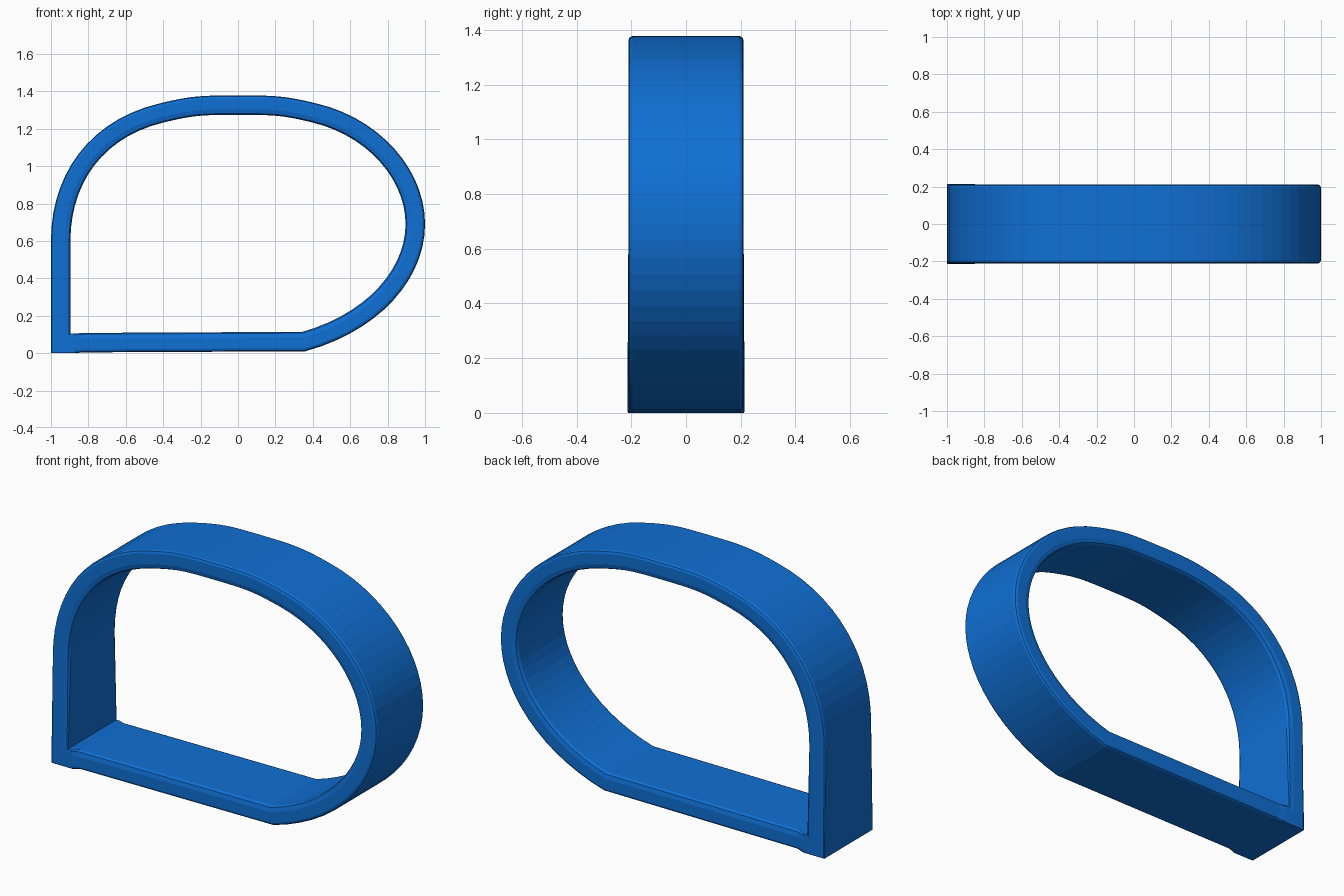
import bpy, bmesh
from mathutils import Vector
from mathutils.geometry import interpolate_bezier

if "Cube" in bpy.data.objects:
    bpy.data.objects.remove(bpy.data.objects["Cube"])

# One flat colour
blue = bpy.data.materials.new("blue")
blue.use_nodes = True
colour = (0.005, 0.16, 0.66, 1)
blue.diffuse_color = colour
blue.node_tree.nodes["Principled BSDF"].inputs["Base Color"].default_value = colour

# Outer outline in x, z: left post, arched top, round right end, flat bottom
arcs = [
    ((-1, 0.6), (-1, 0.95), (-0.8, 1.245), (-0.42, 1.335)),
    ((-0.42, 1.335), (-0.25, 1.376), (-0.2, 1.378), (0, 1.378)),
    ((0, 1.378), (0.2, 1.378), (0.25, 1.376), (0.42, 1.335)),
    ((0.42, 1.335), (0.76, 1.255), (1, 0.98), (1, 0.69)),
    ((1, 0.69), (1, 0.4), (0.76, 0.12), (0.36, 0.01)),
]
path = [Vector((-1, 0))]
for arc in arcs:
    steps = interpolate_bezier(*[Vector(p) for p in arc], 15)
    path += [Vector(p[:2]) for p in steps[:-1]]
path += [Vector((0.36, 0.01)), Vector((-0.83, 0.004)), Vector((-0.87, 0))]
square = {0, len(path) - 1}  # stations of the square foot

# Rounded section: distance inward from the outline, drop from full half depth
wall, depth = 0.104, 0.211
section = [(0, 0.016), (0.005, 0.005), (0.016, 0), (wall - 0.03, 0),
           (wall - 0.007, 0.006), (wall, 0.02)]


def station(index):
    """Points of the section at one place on the path, mitred at corners."""
    here = path[index]
    before = (here - path[index - 1]).normalized()
    after = (path[(index + 1) % len(path)] - here).normalized()
    n1, n2 = Vector((before.y, -before.x)), Vector((after.y, -after.x))
    inward = (n1 + n2) / (1 + n1.dot(n2))
    foot = index in square
    half = depth + (0.003 if foot else 0)
    rounding = 0.1 if foot else 1
    front = [(d, -half + drop * rounding) for d, drop in section]
    loop = front + [(d, -y) for d, y in reversed(front)]
    return [(here.x + inward.x * d, y, here.y + inward.y * d) for d, y in loop]


# Sweep the section round the closed outline
bm = bmesh.new()
rings = [[bm.verts.new(p) for p in station(i)] for i in range(len(path))]
for i, ring in enumerate(rings):
    following = rings[(i + 1) % len(rings)]
    for j in range(len(ring)):
        k = (j + 1) % len(ring)
        bm.faces.new((ring[j], ring[k], following[k], following[j]))
bmesh.ops.recalc_face_normals(bm, faces=bm.faces)

mesh = bpy.data.meshes.new("rounded_frame")
bm.to_mesh(mesh)
bm.free()
mesh.materials.append(blue)
frame = bpy.data.objects.new("rounded_frame", mesh)
bpy.context.collection.objects.link(frame)
